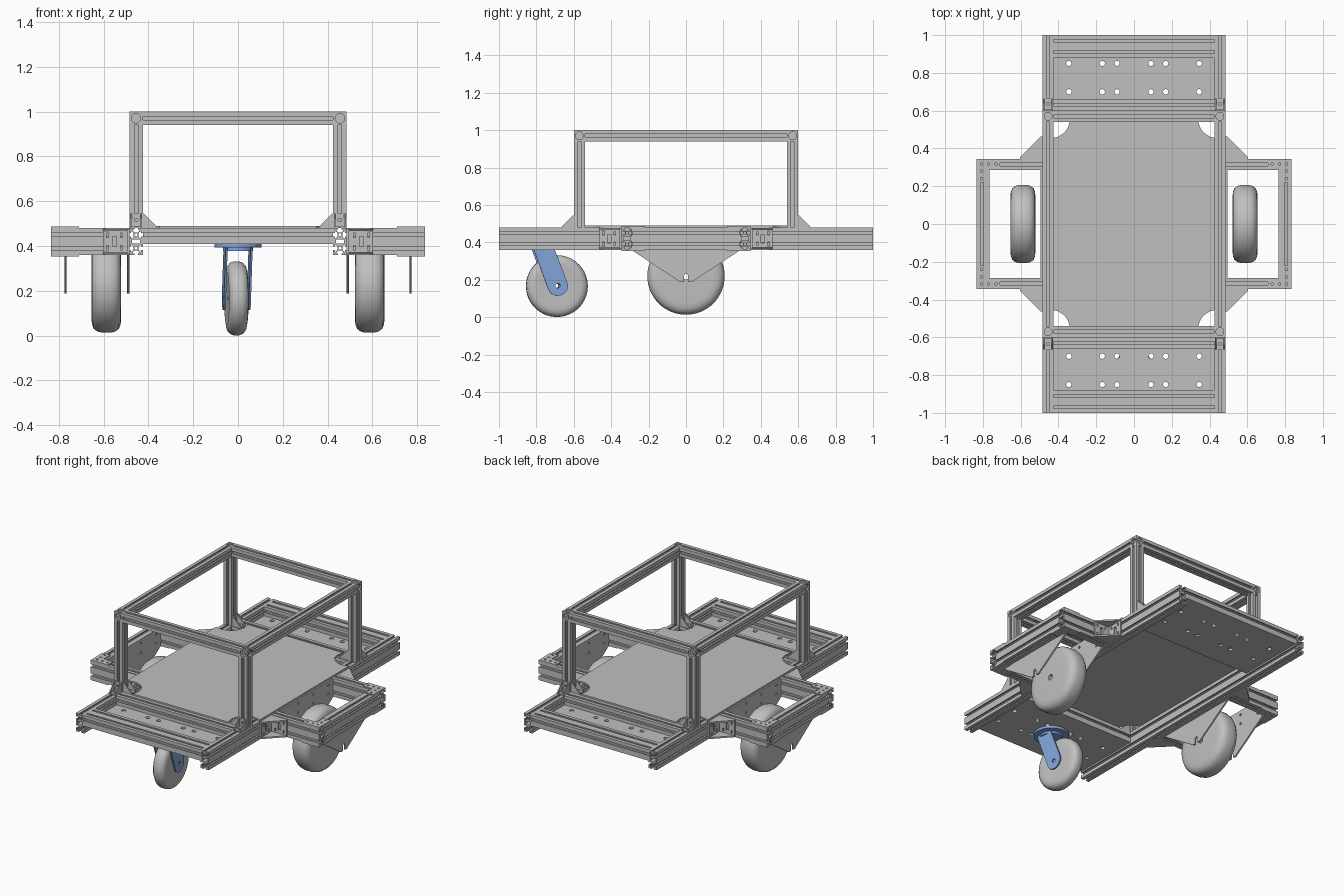
import bpy, bmesh, math
from mathutils import Matrix, Vector

if bpy.data.objects.get("Cube"):
    bpy.data.objects.remove(bpy.data.objects["Cube"])


def material(name, rgb):
    m = bpy.data.materials.new(name)
    m.use_nodes = True
    m.diffuse_color = (*rgb, 1)
    m.node_tree.nodes["Principled BSDF"].inputs["Base Color"].default_value = (*rgb, 1)
    return m


GREY = material("aluminium_grey", (0.53, 0.53, 0.53))
BLUE = material("caster_blue", (0.231, 0.38, 0.706))
X, Y, Z = Vector((1, 0, 0)), Vector((0, 1, 0)), Vector((0, 0, 1))
FRAMES = {"x": (Y, Z, X), "y": (Z, X, Y), "z": (X, Y, Z)}  # profile u, profile v, extrusion


def select(objs):
    bpy.ops.object.select_all(action="DESELECT")
    for o in objs:
        o.select_set(True)
    bpy.context.view_layer.objects.active = objs[0]


def solid(name, loops, frame, origin, thick, mat=GREY):
    """Extrude a 2D outline, with holes, centred on origin along the third frame axis."""
    frame = FRAMES.get(frame, frame) if isinstance(frame, str) else frame
    cu = bpy.data.curves.new(name, "CURVE")
    cu.dimensions, cu.fill_mode, cu.extrude = "2D", "BOTH", thick / 2
    for loop in loops:
        s = cu.splines.new("POLY")
        s.points.add(len(loop) - 1)
        for p, (a, b) in zip(s.points, loop):
            p.co = (a, b, 0, 1)
        s.use_cyclic_u = True
    ob = bpy.data.objects.new(name, cu)
    bpy.context.collection.objects.link(ob)
    select([ob])
    bpy.ops.object.convert(target="MESH")
    ob = bpy.context.view_layer.objects.active
    m = Matrix.Identity(4)
    for i, axis in enumerate(frame):
        m.col[i] = (*axis, 0)
    m.col[3] = (*origin, 1)
    ob.data.transform(m)
    bm = bmesh.new()
    bm.from_mesh(ob.data)
    bmesh.ops.remove_doubles(bm, verts=bm.verts, dist=1e-5)
    bmesh.ops.recalc_face_normals(bm, faces=bm.faces)
    for f in bm.faces:
        f.smooth = False
    bm.to_mesh(ob.data)
    bm.free()
    ob.data.materials.clear()
    ob.data.materials.append(mat)
    return ob


def join(name, objs):
    select(objs)
    bpy.ops.object.join()
    objs[0].name = name
    return objs[0]


def rect(u0, u1, v0, v1):
    return [(u0, v0), (u1, v0), (u1, v1), (u0, v1)]


def circle(u, v, r, n=16):
    return [(u + r * math.cos(math.tau * i / n), v + r * math.sin(math.tau * i / n)) for i in range(n)]


# Slotted extrusion profile made of 0.06 cells
SLOT = [(-.008, 0), (-.008, .007), (-.018, .007), (-.009, .019),
        (.009, .019), (.018, .007), (.008, .007), (.008, 0)]


def tslot(nu, nv):
    w, h = .03 * nu, .03 * nv
    outline = []
    for cx, cy, dx, dy, n in ((-w, -h, 1, 0, nu), (w, -h, 0, 1, nv), (w, h, -1, 0, nu), (-w, h, 0, -1, nv)):
        outline.append((cx, cy))
        for i in range(n):
            for s, d in SLOT:
                t = .06 * i + .03 + s
                outline.append((cx + dx * t - dy * d, cy + dy * t + dx * d))
    loops = [outline]
    for i in range(nu):
        for j in range(nv):
            loops.append(circle(-w + .03 + .06 * i, -h + .03 + .06 * j, .007, 10))
    if nu == 2:
        loops.append(rect(-.009, .009, -.018, .018))
    if nv == 2:
        loops.append(rect(-.018, .018, -.009, .009))
    return loops


def rail(name, axis, origin, length, nu=1, nv=1):
    return solid(name, tslot(nu, nv), axis, origin, length)


def bracket(name, corner, u, v, leg, width, t):
    """Angle bracket: two slotted flanges and two triangular ribs."""
    w, c = u.cross(v), Vector(corner)
    k = width / 2
    slots = [rect(a * k - k * .17, a * k + k * .17, b * leg - leg * .04, b * leg + leg * .04)
             for a in (-.5, .5) for b in (.3, .82)] + [rect(-k * .4, k * .4, leg * .48, leg * .64)]
    tri = [(0, 0), (leg, 0), (leg, t), (t, leg), (0, leg)]
    parts = [solid("rib", [tri], (u, v, w), c + w * s * (k - t / 2), t) for s in (-1, 1)]
    parts.append(solid("flange", [rect(-k, k, 0, leg)] + slots, (w, u, v), c + v * t / 2, t))
    parts.append(solid("flange", [rect(0, leg, -k, k)] + [[(b, a) for a, b in s] for s in slots],
                       (v, w, u), c + u * t / 2, t))
    return join(name, parts)


def wheel(name, half, centre):
    """Lathe a half profile of (offset, radius) about the x axis."""
    prof = [(-x, r) for x, r in half] + [(x, r) for x, r in reversed(half)]
    n, bm = 64, bmesh.new()
    rings = [[bm.verts.new((x, r * math.cos(math.tau * i / n), r * math.sin(math.tau * i / n)))
              for i in range(n)] for x, r in prof]
    for a, b in zip(rings, rings[1:] + rings[:1]):
        for i in range(n):
            bm.faces.new((a[i], a[(i + 1) % n], b[(i + 1) % n], b[i]))
    bmesh.ops.recalc_face_normals(bm, faces=bm.faces)
    me = bpy.data.meshes.new(name)
    bm.to_mesh(me)
    bm.free()
    me.transform(Matrix.Translation(centre))
    me.materials.append(GREY)
    ob = bpy.data.objects.new(name, me)
    bpy.context.collection.objects.link(ob)
    select([ob])
    bpy.ops.object.shade_smooth_by_angle(angle=math.radians(40))
    return ob


# Deck with rounded notches around the posts
deck = []
arc = [math.radians(297 - 12 * i) for i in range(13)]
quarter = [(.44 + .1 * math.cos(a), .555 + .1 * math.sin(a)) for a in arc]
for sx, sy in ((1, 1), (-1, 1), (-1, -1), (1, -1)):
    pts = [(sx * x, sy * y) for x, y in quarter]
    deck += pts if sx * sy > 0 else pts[::-1]
solid("deck", [deck], "z", (0, 0, .485), .01)

# Chassis cross rails, end plates and upper cross rails
for sy, end in ((-1, "front"), (1, "back")):
    rail(end + "_end_rail", "x", (0, sy * .94, .45), .85, 2, 1)
    rail(end + "_inner_rail", "x", (0, sy * .60, .45), .85, 2, 1)
    rail(end + "_top_rail", "x", (0, sy * .57, .97), .85)
    holes = [circle(sx * x, y, .014) for sx in (-1, 1) for x in (.09, .168, .345) for y in (-.07, .08)]
    holes = [[(x, sy * y) for x, y in h] for h in holes]
    solid(end + "_plate", [rect(-.425, .425, -.23, .23)] + holes, "z", (0, sy * .77, .414), .012)

for sx, side in ((1, "left"), (-1, "right")):
    # Long chassis rail, top rail and outrigger
    rail(side + "_chassis_rail", "y", (sx * .455, 0, .42), 2, 2, 1)
    rail(side + "_top_rail", "y", (sx * .455, 0, .97), 1.08)
    rail(side + "_outrigger_rail", "y", (sx * .805, 0, .42), .57, 2, 1)

    # Wheel and its slotted hanger plates
    wheel(side + "_drive_wheel", [(.066, .018), (.066, .145), (.064, .17), (.056, .19), (.04, .202),
                                  (.02, .207)], (sx * .588, 0, .22))
    half = [(.012, .187), (.032, .187), (.05, .2), (.293, .36), (.293, .48)]
    hanger = [(-y, z) for y, z in reversed(half)] + [(-.012, .222), (0, .234), (.012, .222)] + half
    bolts = [circle(y, z, .008, 10) for y in (-.24, -.08, .08, .24) for z in (.39, .45)]
    for x, place in ((.49, "inner"), (.77, "outer")):
        solid(f"{side}_{place}_hanger", [hanger] + bolts, "x", (sx * x, 0, 0), .01)

    for sy, end in ((-1, "front"), (1, "back")):
        tag = f"{end}_{side}_"
        rail(tag + "outrigger_arm", "x", (sx * .66, sy * .315, .42), .35, 1, 2)
        bracket(tag + "gusset", (sx * .485, sy * .345, .42), X * sx, Y * sy, .118, .112, .01)

        # Flat corner plates above and below the outrigger
        ell = [(0, 0), (.125, 0), (.125, .056), (.056, .056), (.056, .125), (0, .125)]
        dots = [circle(a, b, .007, 8) for a, b in ((.028, .028), (.065, .028), (.105, .028), (.028, .065), (.028, .105))]
        for z in (.483, .357):
            solid(tag + "corner_plate", [ell] + dots, (-X * sx, -Y * sy, Z), (sx * .835, sy * .345, z), .007)

        # Post with its foot brackets
        px, py = sx * .455, sy * .57
        rail(tag + "post", "z", (px, py, .71), .46)
        bracket(tag + "post_foot_outer", (px, sy * .6, .48), Y * sy, Z, .064, .05, .006)
        bracket(tag + "post_foot_inner", (sx * .425, py, .48), -X * sx, Z, .064, .05, .006)

        # Corner block with a recessed screw on each outer face
        c = Vector((px, py, .97))
        parts = [solid("core", [rect(-.03, .03, -.03, .03)], "z", c - Vector((sx, sy, 1)) * .005, .05)]
        parts[0].data.transform(Matrix.Translation(c) @ Matrix.Diagonal((.82, .82, 1, 1)) @ Matrix.Translation(-c))
        for axis, n in (("x", X * sx), ("y", Y * sy), ("z", Z)):
            parts.append(solid("face", [rect(-.03, .03, -.03, .03), circle(0, 0, .021, 20)], axis, c + n * .025, .01))
            parts.append(solid("screw", [circle(0, 0, .014, 16), circle(0, 0, .006, 6)], axis, c + n * .022, .008))
        join(tag + "corner_block", parts)

# Swivel caster, turned slightly about its pivot
arm = [(-.83, .39)] + [(-.69 + .054 * math.cos(a), .168 + .054 * math.sin(a))
                       for a in (math.radians(205 + 15 * i) for i in range(13))] + [(-.718, .39)]
caster = [wheel("caster_wheel", [(.04, .014), (.042, .1), (.044, .125), (.04, .145), (.028, .159), (.012, .165)],
                (0, -.69, .166))]
for s, side in ((1, "left"), (-1, "right")):
    caster.append(solid(side + "_caster_fork", [arm, circle(-.69, .168, .013)], "x", (s * .056, 0, 0), .009, BLUE))
caster.append(solid("caster_crown", [circle(0, 0, .068, 32)], "z", (0, -.77, .385), .014, BLUE))
caster.append(solid("caster_mount", [circle(0, 0, .105, 40)], "z", (0, -.77, .4), .016, BLUE))
pivot = Matrix.Translation((0, -.77, 0))
for ob in caster:
    ob.matrix_world = pivot @ Matrix.Rotation(math.radians(5), 4, "Z") @ pivot.inverted()
bpy.ops.object.select_all(action="DESELECT")
